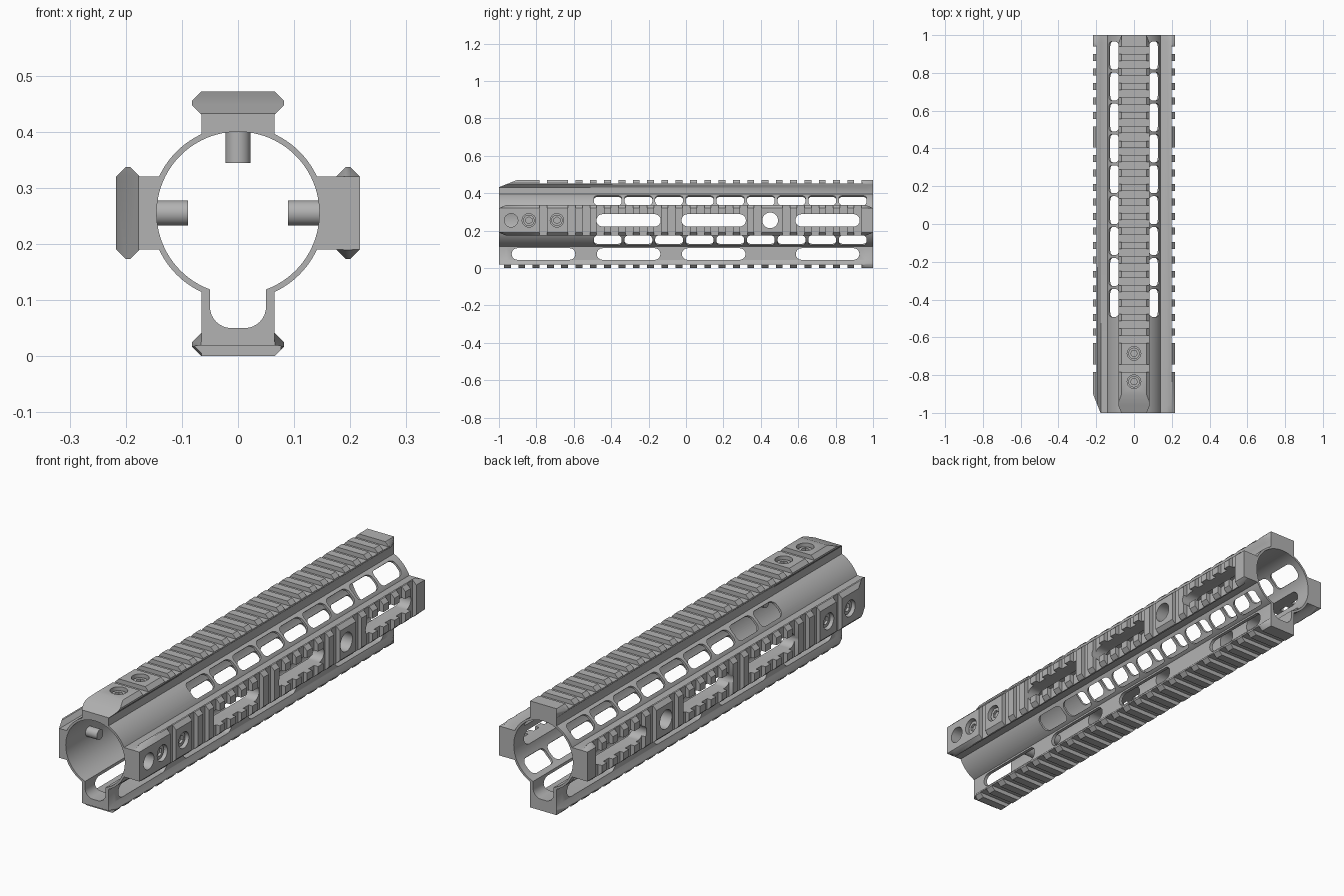
import bpy, bmesh, math
from mathutils import Matrix

cube = bpy.data.objects.get("Cube")
if cube:
    bpy.data.objects.remove(cube, do_unlink=True)

AXIS_Z = 0.255          # height of the tube axis
PITCH, GROOVE = 0.0765, 0.04
OUTER, BORE = 0.155, 0.145

grey = bpy.data.materials.new("metal_grey")
grey.use_nodes = True
grey.diffuse_color = (0.45, 0.45, 0.45, 1)
grey.node_tree.nodes["Principled BSDF"].inputs["Base Color"].default_value = (0.45, 0.45, 0.45, 1)


# Helpers: parts are made as a top rail around the axis, then turned about it
def turn(degrees):
    return Matrix.Translation((0, 0, AXIS_Z)) @ Matrix.Rotation(math.radians(degrees), 4, 'Y')


def loft(bm, rings, mat):
    rows = [[bm.verts.new(mat @ Matrix.Translation(p).translation) for p in ring] for ring in rings]
    n = len(rows[0])
    for r, s in zip(rows, rows[1:]):
        for i in range(n):
            bm.faces.new((r[i], r[(i + 1) % n], s[(i + 1) % n], s[i]))
    bm.faces.new(rows[0])
    bm.faces.new(rows[-1])


def prism(bm, pts, axis, a, b, mat):
    place = {'W': lambda p, q, t: (p, q, t),
             'Y': lambda p, q, t: (p, t, q),
             'U': lambda p, q, t: (t, p, q)}[axis]
    loft(bm, [[place(p, q, t) for p, q in pts] for t in (a, b)], mat)


def circle(cx, cy, r, n=32):
    return [(cx + r * math.cos(math.tau * i / n), cy + r * math.sin(math.tau * i / n)) for i in range(n)]


def rounded(cx, cy, hx, hy, r, n=8):
    pts = []
    for k, (sx, sy) in enumerate(((1, 1), (-1, 1), (-1, -1), (1, -1))):
        for i in range(n + 1):
            a = math.pi / 2 * (k + i / n)
            pts.append((cx + sx * (hx - r) + r * math.cos(a), cy + sy * (hy - r) + r * math.sin(a)))
    out = []
    for p in pts:
        if not out or math.dist(p, out[-1]) > 1e-4:
            out.append(p)
    return out[:-1] if math.dist(out[0], out[-1]) < 1e-4 else out


def box(x0, x1, y0, y1):
    return [(x0, y0), (x1, y0), (x1, y1), (x0, y1)]


def make(name, bm):
    bmesh.ops.recalc_face_normals(bm, faces=bm.faces)
    mesh = bpy.data.meshes.new(name)
    bm.to_mesh(mesh)
    bm.free()
    mesh.materials.append(grey)
    ob = bpy.data.objects.new(name, mesh)
    bpy.context.collection.objects.link(ob)
    return ob


def select(ob):
    bpy.ops.object.select_all(action='DESELECT')
    ob.select_set(True)
    bpy.context.view_layer.objects.active = ob


def cut(ob, bm):
    tool = make("cutter", bm)
    tool.hide_render = True
    mod = ob.modifiers.new("cut", 'BOOLEAN')
    mod.operation, mod.solver, mod.object = 'DIFFERENCE', 'EXACT', tool
    select(ob)
    bpy.ops.object.modifier_apply(modifier=mod.name)
    bpy.data.objects.remove(tool, do_unlink=True)


def smooth(ob):
    select(ob)
    bpy.ops.object.shade_smooth_by_angle(angle=math.radians(30))


SLOTS = [-0.307, 0.148, 0.757]     # centres of the long side slots


def slot_cuts(bm, angle):
    for y in SLOTS:
        prism(bm, rounded(0, y, 0.033, 0.172, 0.033), 'W', 0.1, 0.3, turn(angle))
    prism(bm, circle(0, 0.45, 0.042), 'W', 0.1, 0.3, turn(angle))


# Tube with windows on the four diagonals
bm = bmesh.new()
prism(bm, circle(0, 0, OUTER, 96), 'Y', -1, 1, turn(0))
tube = make("tube", bm)
bm = bmesh.new()
prism(bm, circle(0, 0, BORE, 96), 'Y', -1.1, 1.1, turn(0))
cut(tube, bm)
bm = bmesh.new()
for angle in (45, 135, 225, 315):
    for i in range(9):
        prism(bm, rounded(0, -0.418 + 0.1637 * i, 0.038, 0.074, 0.024), 'W', 0.1, 0.2, turn(angle))
slot_cuts(bm, 90)
slot_cuts(bm, -90)
prism(bm, circle(0, -0.935, 0.036), 'W', 0.1, 0.3, turn(90))
prism(bm, box(-0.05, 0.05, -1.1, 1.1), 'W', 0.1, 0.2, turn(180))
cut(tube, bm)
smooth(tube)


# Rails: neck and bevelled head, with lips that fade out at plain ends
def rail(name, angle, top, base, grooves, screws=(), ramp=False, slots=False, open_hole=False, channel=False):
    m = turn(angle)

    def section(y, lip):
        half = [(0.065, base), (0.065, top - 0.042), (0.065 + lip, top - 0.025),
                (0.065 + lip, top - 0.017), (0.065, top)]
        ring = half + [(-u, w) for u, w in reversed(half)]
        return [(u, y, w) for u, w in ring]

    bm = bmesh.new()
    loft(bm, [section(-1, 0.017 if ramp else 0.0005), section(-0.96, 0.017),
              section(0.96, 0.017), section(1, 0.0005)], m)
    ob = make(name, bm)

    # Inside hollow: round bore, or deep rounded channel
    bm = bmesh.new()
    if channel:
        prism(bm, rounded(0, 0.105, 0.05, 0.1, 0.038), 'Y', -1.1, 1.1, m)
    else:
        prism(bm, circle(0, 0, 0.148, 96), 'Y', -1.1, 1.1, m)
    cut(ob, bm)

    # Cross grooves
    bm = bmesh.new()
    for k in grooves:
        y = -0.993 + PITCH * k
        prism(bm, box(-0.2, 0.2, y - GROOVE / 2, y + GROOVE / 2), 'W', top - 0.019, 0.35, m)
    cut(ob, bm)

    # Holes, slots and front ramp
    bm = bmesh.new()
    for y in screws:
        prism(bm, circle(0, y, 0.036), 'W', 0.185, 0.35, m)
    if slots:
        slot_cuts(bm, angle)
    if open_hole:
        prism(bm, circle(0, -0.935, 0.036), 'W', 0.1, 0.35, m)
    if channel:
        for y in [-0.762] + SLOTS:
            prism(bm, rounded(y, 0.18, 0.17, 0.031, 0.031), 'U', -0.2, 0.2, m)
    if len(bm.verts):
        cut(ob, bm)
    else:
        bm.free()
    if ramp:
        bm = bmesh.new()
        prism(bm, [(-1.1, top - 0.08), (-0.8, top + 0.04), (-1.1, top + 0.04)], 'U', -0.2, 0.2, m)
        cut(ob, bm)
    smooth(ob)

    # Screws: shank reaching into the bore, recessed head with hex socket
    for i, y in enumerate(screws):
        bm = bmesh.new()
        prism(bm, circle(0, y, 0.0225), 'W', 0.089, 0.187, m)
        screw = make(f"{name}_screw_shank_{i + 1}", bm)
        smooth(screw)
        bm = bmesh.new()
        prism(bm, circle(0, y, 0.030), 'W', 0.183, 0.203, m)
        head = make(f"{name}_screw_head_{i + 1}", bm)
        bm = bmesh.new()
        prism(bm, circle(0, y, 0.018, 6), 'W', 0.192, 0.25, m)
        cut(head, bm)
        smooth(head)


upper = [3] + list(range(5, 26))
side = [k for k in upper if k != 19]
rail("top_rail", 0, 0.217, 0.12, upper, (-0.835, -0.685), ramp=True)
rail("left_rail", 90, 0.217, 0.12, side, (-0.84, -0.69), slots=True, open_hole=True)
rail("right_rail", -90, 0.217, 0.12, side, (-0.84, -0.69), ramp=True, slots=True)
rail("bottom_rail", 180, 0.255, 0.137, range(26), channel=True)
